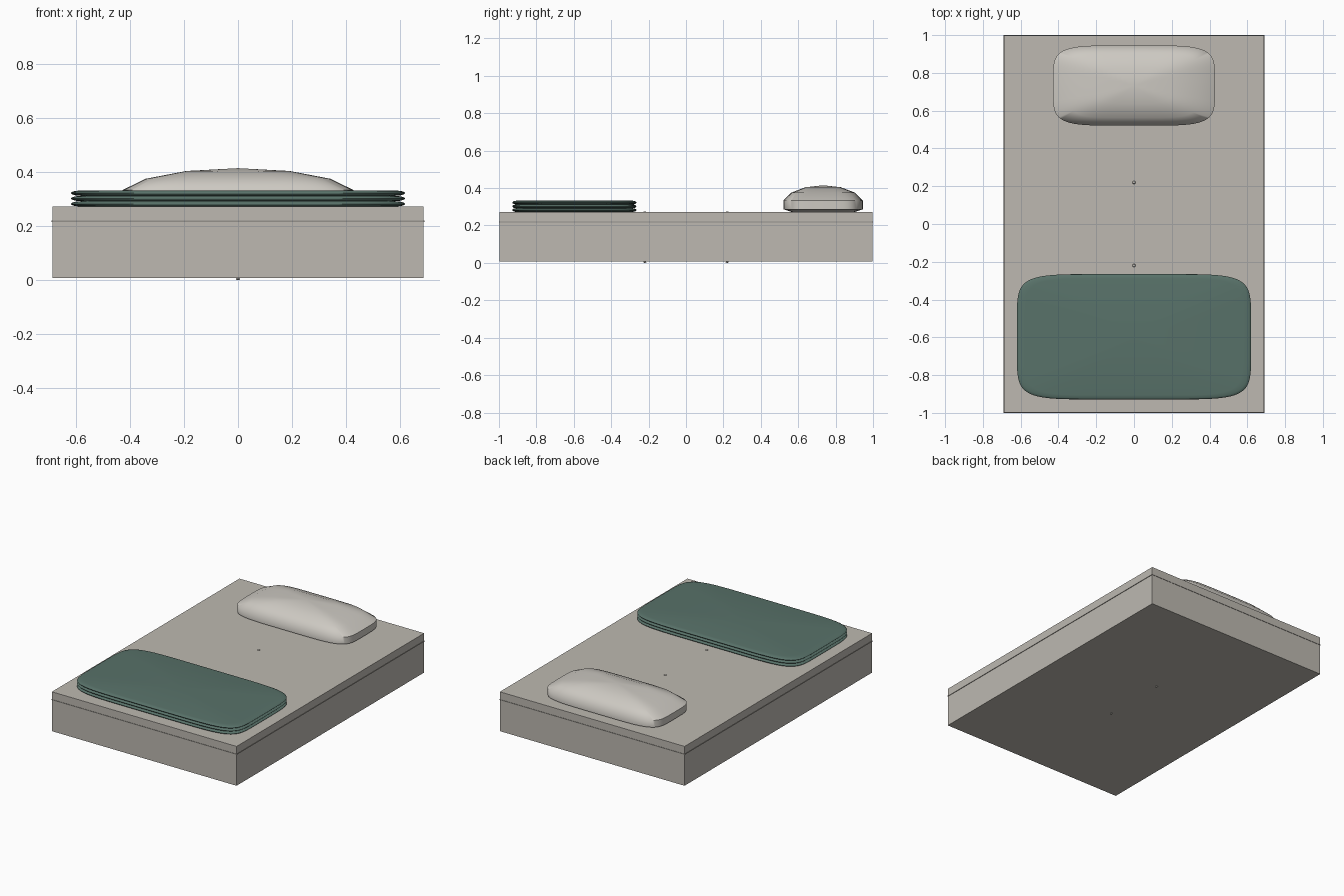
import bpy, bmesh, math

if "Cube" in bpy.data.objects:
    bpy.data.objects.remove(bpy.data.objects["Cube"])


def material(name, rgb):
    m = bpy.data.materials.new(name)
    m.diffuse_color = (*rgb, 1)
    m.use_nodes = True
    m.node_tree.nodes["Principled BSDF"].inputs["Base Color"].default_value = m.diffuse_color
    return m


TICKING = material("mattress_grey", (0.51, 0.485, 0.44))
LINEN = material("pillow_linen", (0.61, 0.585, 0.54))
WOOL = material("blanket_green", (0.098, 0.168, 0.142))
PIPING = material("piping_grey", (0.30, 0.285, 0.26))


def finish(name, bm, mat, smooth=None):
    bmesh.ops.recalc_face_normals(bm, faces=bm.faces)
    mesh = bpy.data.meshes.new(name)
    bm.to_mesh(mesh)
    bm.free()
    ob = bpy.data.objects.new(name, mesh)
    bpy.context.collection.objects.link(ob)
    mesh.materials.append(mat)
    if smooth:
        bpy.ops.object.select_all(action='DESELECT')
        ob.select_set(True)
        bpy.context.view_layer.objects.active = ob
        bpy.ops.object.shade_smooth_by_angle(angle=math.radians(smooth))
    return ob


def box(name, hx, hy, z0, z1, mat):
    bm = bmesh.new()
    bmesh.ops.create_cube(bm, size=1)
    for v in bm.verts:
        v.co = (v.co.x * 2 * hx, v.co.y * 2 * hy, (z0 + z1) / 2 + v.co.z * (z1 - z0))
    return finish(name, bm, mat)


def cushion(name, cy, hx, hy, n, rings, mat, smooth, segs=64):
    """Stack of superellipse rings (scale, z), closed by a centre point at both ends."""
    bm = bmesh.new()

    def power(t):
        return math.copysign(abs(t) ** (2 / n), t) if abs(t) > 1e-9 else 0

    loops = []
    for s, z in rings[1:-1]:
        loops.append([bm.verts.new((hx * s * power(math.cos(a)), cy + hy * s * power(math.sin(a)), z))
                      for a in (2 * math.pi * i / segs for i in range(segs))])
    ends = [bm.verts.new((0, cy, rings[k][1])) for k in (0, -1)]
    for i in range(segs):
        j = (i + 1) % segs
        for lo, hi in zip(loops, loops[1:]):
            bm.faces.new((lo[i], lo[j], hi[j], hi[i]))
        bm.faces.new((ends[0], loops[0][j], loops[0][i]))
        bm.faces.new((ends[1], loops[-1][i], loops[-1][j]))
    return finish(name, bm, mat, smooth)


# Mattress: body, thin piping seam, top pad
box("mattress_body", 0.688, 0.998, 0.007, 0.218, TICKING)
box("mattress_piping", 0.691, 1.0, 0.216, 0.221, PIPING)
box("mattress_top_pad", 0.688, 0.998, 0.219, 0.272, TICKING)

# Tuft buttons on the top and bottom
for y in (-0.22, 0.22):
    for z, side in ((0.272, "top"), (0.004, "bottom")):
        bm = bmesh.new()
        bmesh.ops.create_uvsphere(bm, u_segments=12, v_segments=6, radius=1)
        for v in bm.verts:
            v.co = (v.co.x * 0.008, y + v.co.y * 0.008, z + v.co.z * 0.004)
        finish(f"tuft_button_{side}", bm, TICKING, 60)

# Pillow: flattened superellipsoid resting on the mattress
rings = []
for k in range(8):
    a = math.pi * k / 7
    rings.append((math.sin(a), max(0.273, 0.31 + 0.105 * math.cos(a))))
cushion("pillow", 0.733, 0.44, 0.218, 5, rings, LINEN, 60)

# Folded blanket: three soft-edged layers
EDGE = [(0, -1), (0.93, -1), (0.975, -0.75), (0.993, -0.4), (1, 0),
        (0.993, 0.4), (0.975, 0.75), (0.93, 1), (0, 1)]
for k in range(3):
    zc = 0.2825 + 0.02 * k
    cushion(f"blanket_fold_{k + 1}", -0.597, 0.62, 0.332, 6.5,
            [(s, zc + 0.0105 * t) for s, t in EDGE], WOOL, 60, 96)
